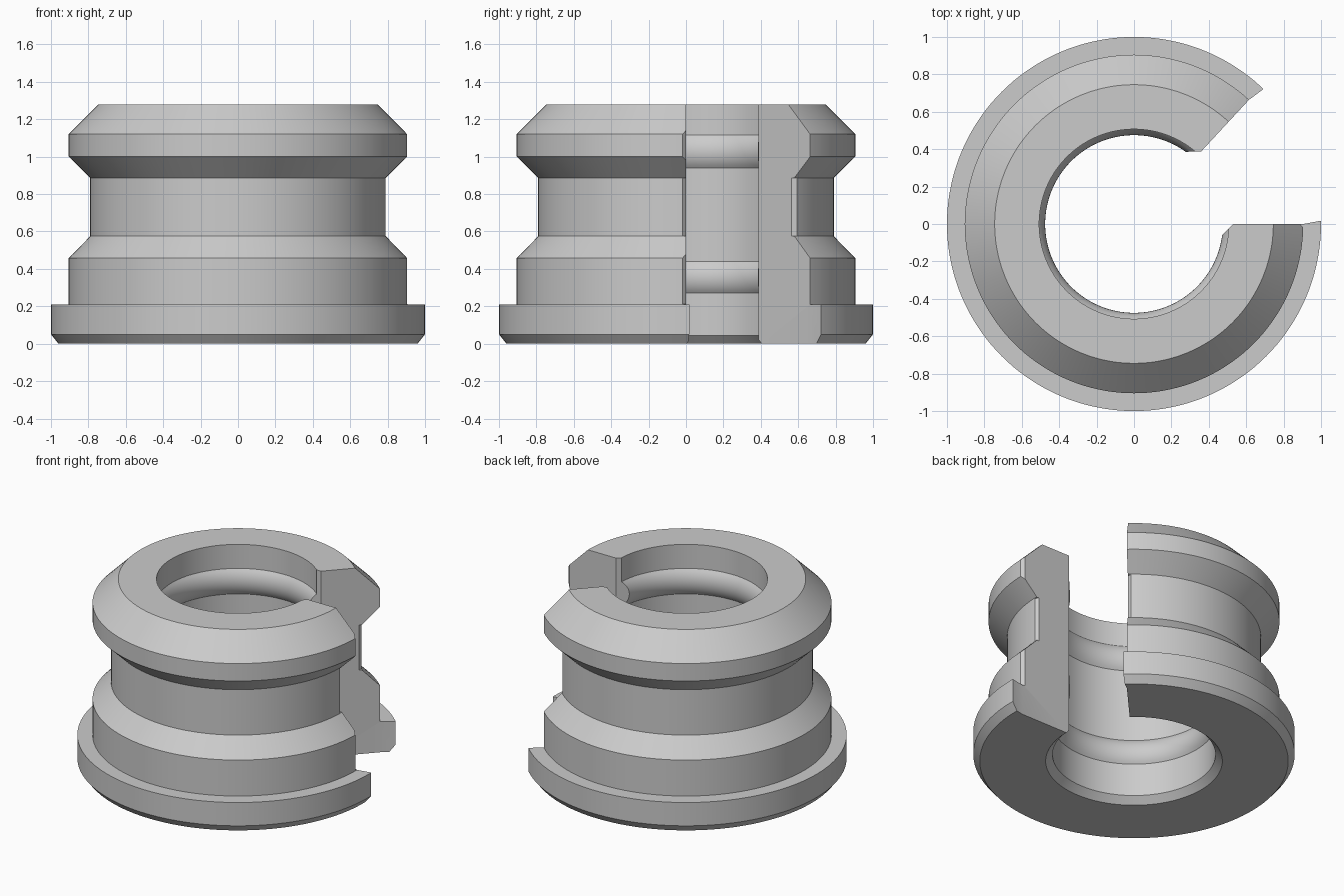
import bpy, bmesh, math

cube = bpy.data.objects.get("Cube")
if cube:
    bpy.data.objects.remove(cube, do_unlink=True)

STEPS = 144
GAP = math.radians(47.2)
BORE, RIDGE, HEIGHT = 0.507, 0.475, 1.28

grey = bpy.data.materials.new("light grey")
grey.use_nodes = True
grey.diffuse_color = (0.6, 0.6, 0.6, 1)
grey.node_tree.nodes["Principled BSDF"].inputs["Base Color"].default_value = (0.6, 0.6, 0.6, 1)


def make_object(name, bm):
    bmesh.ops.recalc_face_normals(bm, faces=bm.faces)
    mesh = bpy.data.meshes.new(name)
    bm.to_mesh(mesh)
    bm.free()
    mesh.materials.append(grey)
    obj = bpy.data.objects.new(name, mesh)
    bpy.context.collection.objects.link(obj)
    return obj


def ridge(z_low, z_high):
    """Arc bulging into the bore, listed from top to bottom."""
    half, depth = (z_high - z_low) / 2, BORE - RIDGE
    radius = (half ** 2 + depth ** 2) / (2 * depth)
    sweep = math.asin(half / radius)
    mid = (z_low + z_high) / 2
    angles = [sweep * (1 - i / 5) for i in range(11)]
    return [(RIDGE + radius * (1 - math.cos(a)), mid + radius * math.sin(a)) for a in angles]


def lathe(name, profile):
    bm = bmesh.new()
    rings = []
    for i in range(STEPS):
        a = math.tau * i / STEPS
        rings.append([bm.verts.new((r * math.cos(a), r * math.sin(a), z)) for r, z in profile])
    for i in range(STEPS):
        here, after = rings[i], rings[(i + 1) % STEPS]
        for j in range(len(profile)):
            k = (j + 1) % len(profile)
            bm.faces.new((here[j], after[j], after[k], here[k]))
    return make_object(name, bm)


def prism(name, outline, z_low, z_high):
    bm = bmesh.new()
    face = bm.faces.new([bm.verts.new((x, y, z_low)) for x, y in outline])
    top = bmesh.ops.extrude_face_region(bm, geom=[face])["geom"]
    bmesh.ops.translate(bm, vec=(0, 0, z_high - z_low),
                        verts=[v for v in top if isinstance(v, bmesh.types.BMVert)])
    obj = make_object(name, bm)
    obj.hide_render = True
    return obj


def mirrored(points):
    """Reflect across the middle line of the gap."""
    c, s = math.cos(GAP), math.sin(GAP)
    return [(x * c + y * s, x * s - y * c) for x, y in reversed(points)]


def cut(target, cutter):
    mod = target.modifiers.new("cut", "BOOLEAN")
    mod.operation, mod.solver, mod.object = "DIFFERENCE", "EXACT", cutter
    bpy.ops.object.select_all(action="DESELECT")
    bpy.context.view_layer.objects.active = target
    target.select_set(True)
    bpy.ops.object.modifier_apply(modifier=mod.name)
    bpy.data.objects.remove(cutter, do_unlink=True)


# Revolved body: flange, waist groove, chamfered crown and ridged bore
outer = [(0.55, 0), (0.96, 0), (1, 0.05), (1, 0.21), (0.905, 0.21), (0.905, 0.457),
         (0.79, 0.575), (0.79, 0.887), (0.905, 1.0), (0.905, 1.12), (0.745, HEIGHT)]
bore = [(BORE, HEIGHT)] + ridge(0.94, 1.115) + ridge(0.27, 0.44) + [(BORE, 0.045)]
body = lathe("split_collar", outer + bore)

# Gap with chamfered inner corners and a slightly narrower flange mouth
side = [(0.40, -0.13), (0.53, 0), (0.905, 0), (1.1, 0.036)]
cut(body, prism("gap_cutter", side + mirrored(side), -0.1, HEIGHT + 0.1))

# Small corner chamfers beside the gap
groove = [(0.77, 0), (0.82, -0.05), (0.82, 0.01), (0.77, 0.01)]
rim = [(0.885, 0), (0.935, -0.05), (0.935, 0.01), (0.885, 0.01)]
cut(body, prism("groove_chamfer_near", groove, 0.577, 0.885))
cut(body, prism("groove_chamfer_far", mirrored(groove), 0.577, 0.885))
cut(body, prism("rim_chamfer", rim, 0.212, 1.2))

bpy.ops.object.select_all(action="DESELECT")
body.select_set(True)
bpy.context.view_layer.objects.active = body
bpy.ops.object.shade_smooth_by_angle(angle=math.radians(20))
